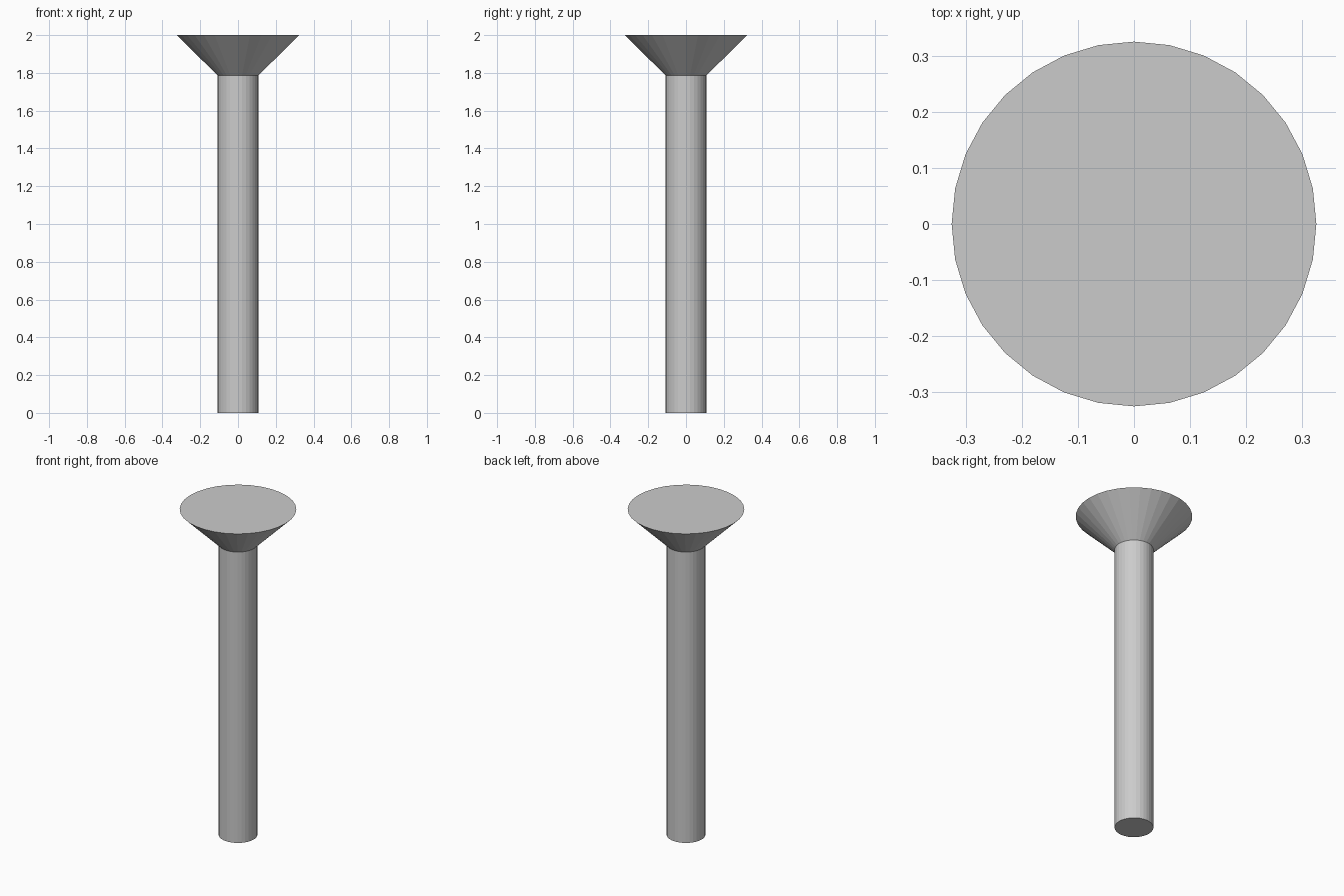
import bpy, bmesh
from math import cos, sin, tau

if "Cube" in bpy.data.objects:
    bpy.data.objects.remove(bpy.data.objects["Cube"])

SIDES = 32
# Radius and height of each ring: shank bottom, shoulder, head rim
PROFILE = [(0.108, 0.0), (0.108, 1.787), (0.325, 2.0)]

# Countersunk rivet: one closed turned body with a flat conical head
bm = bmesh.new()
rings = [[bm.verts.new((r * cos(tau * i / SIDES), r * sin(tau * i / SIDES), z))
          for i in range(SIDES)] for r, z in PROFILE]

# Shank and head walls
for low, high in zip(rings, rings[1:]):
    for i in range(SIDES):
        j = (i + 1) % SIDES
        bm.faces.new((low[i], low[j], high[j], high[i]))

# Flat end caps
bm.faces.new(rings[0][::-1])
bm.faces.new(rings[-1])

mesh = bpy.data.meshes.new("countersunk_rivet")
bm.to_mesh(mesh)
bm.free()
rivet = bpy.data.objects.new("countersunk_rivet", mesh)
bpy.context.collection.objects.link(rivet)
